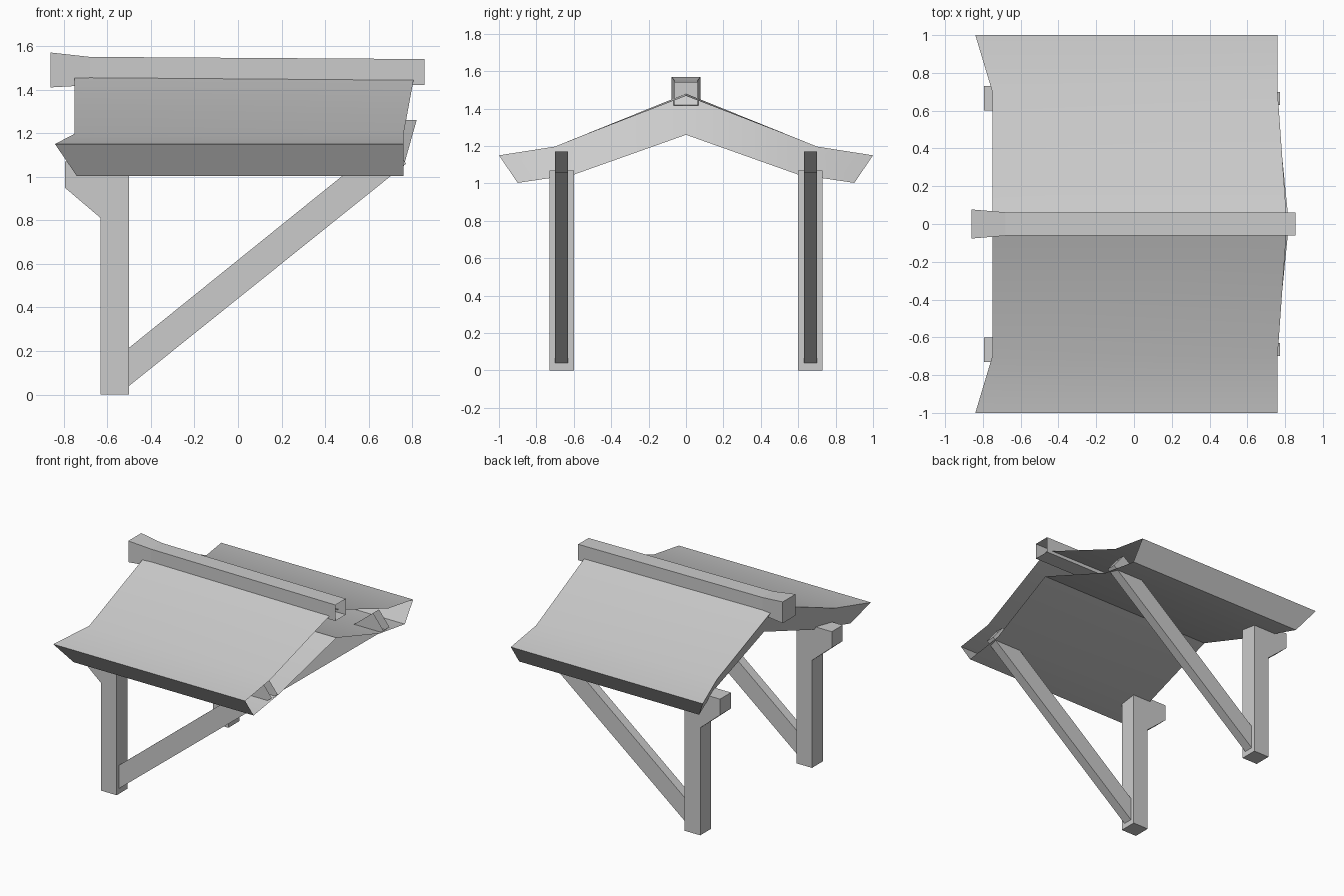
import bpy, bmesh, math

if "Cube" in bpy.data.objects:
    bpy.data.objects.remove(bpy.data.objects["Cube"])

grey = bpy.data.materials.new("plain_grey")
grey.use_nodes = True
colour = (0.6, 0.6, 0.6, 1)
grey.diffuse_color = colour
grey.node_tree.nodes["Principled BSDF"].inputs["Base Color"].default_value = colour


def loft(name, rings, smooth=False, caps=()):
    """Skin closed rings of equal length; caps are (ring, index list) faces."""
    bm = bmesh.new()
    rows = [[bm.verts.new(p) for p in ring] for ring in rings]
    for a, b in zip(rows, rows[1:]):
        for i in range(len(a)):
            j = (i + 1) % len(a)
            bm.faces.new((a[i], a[j], b[j], b[i]))
    for ring, ids in caps:
        bm.faces.new([rows[ring][i] for i in ids])
    bmesh.ops.recalc_face_normals(bm, faces=bm.faces)
    mesh = bpy.data.meshes.new(name)
    bm.to_mesh(mesh)
    bm.free()
    mesh.materials.append(grey)
    obj = bpy.data.objects.new(name, mesh)
    bpy.context.collection.objects.link(obj)
    if smooth:
        bpy.ops.object.select_all(action='DESELECT')
        obj.select_set(True)
        bpy.context.view_layer.objects.active = obj
        bpy.ops.object.shade_smooth_by_angle(angle=math.radians(30))
    return obj


def mirrored(half):
    """Complete a half profile that starts at the eave and ends on the ridge."""
    return half + [(x, -y, z) for x, y, z in reversed(half[:-1])]


def roof_ring(top, bottom):
    return mirrored(top) + mirrored(bottom)[::-1]


# Flared roof: left ring is undercut and closed, the other end stays open
back = roof_ring([(-0.84, -1, 1.15), (-0.75, -0.7, 1.197), (-0.75, 0, 1.48)],
                 [(-0.74, -0.9, 1.003), (-0.65, -0.6, 1.047), (-0.65, 0, 1.26)])
front = roof_ring([(0.76, -1, 1.15), (0.76, -0.7, 1.197), (0.81, 0, 1.468)],
                  [(0.76, -0.9, 1.003), (0.76, -0.6, 1.047), (0.82, 0, 1.26)])
end_faces = [(0, (i, i + 1, 8 - i, 9 - i)) for i in range(4)]
loft("roof", [back, front], True, end_faces)


# Ridge beam, swelling at its closed end
def box_ring(x, half, low, high):
    return [(x, -half, low), (x, half, low), (x, half, high), (x, -half, high)]


loft("ridge_beam", [box_ring(-0.86, 0.077, 1.41, 1.57),
                    box_ring(-0.68, 0.062, 1.42, 1.55),
                    box_ring(0.855, 0.062, 1.42, 1.54)], caps=[(0, range(4))])

# Posts with corbels, and the diagonal braces
post_outline = [(-0.5, 0), (-0.5, 1.07), (-0.63, 1.07), (-0.795, 1.07),
                (-0.795, 0.95), (-0.63, 0.81), (-0.63, 0)]
for side, label in ((-1, "front"), (1, "back")):
    y_in, y_out = side * 0.6, side * 0.73
    loft(label + "_post", [[(x, y, z) for x, z in post_outline] for y in (y_in, y_out)],
         caps=[(r, ids) for r in (0, 1) for ids in ((0, 1, 2, 5, 6), (2, 3, 4, 5))])
    a, b = side * 0.63, side * 0.7
    lower = [(-0.5, a, 0.04), (-0.5, b, 0.04), (-0.5, b, 0.215), (-0.5, a, 0.215)]
    upper = [(0.772, a, 1.06), (0.772, b, 1.06), (0.685, b, 1.17), (0.685, a, 1.17)]
    loft(label + "_brace", [lower, upper])
